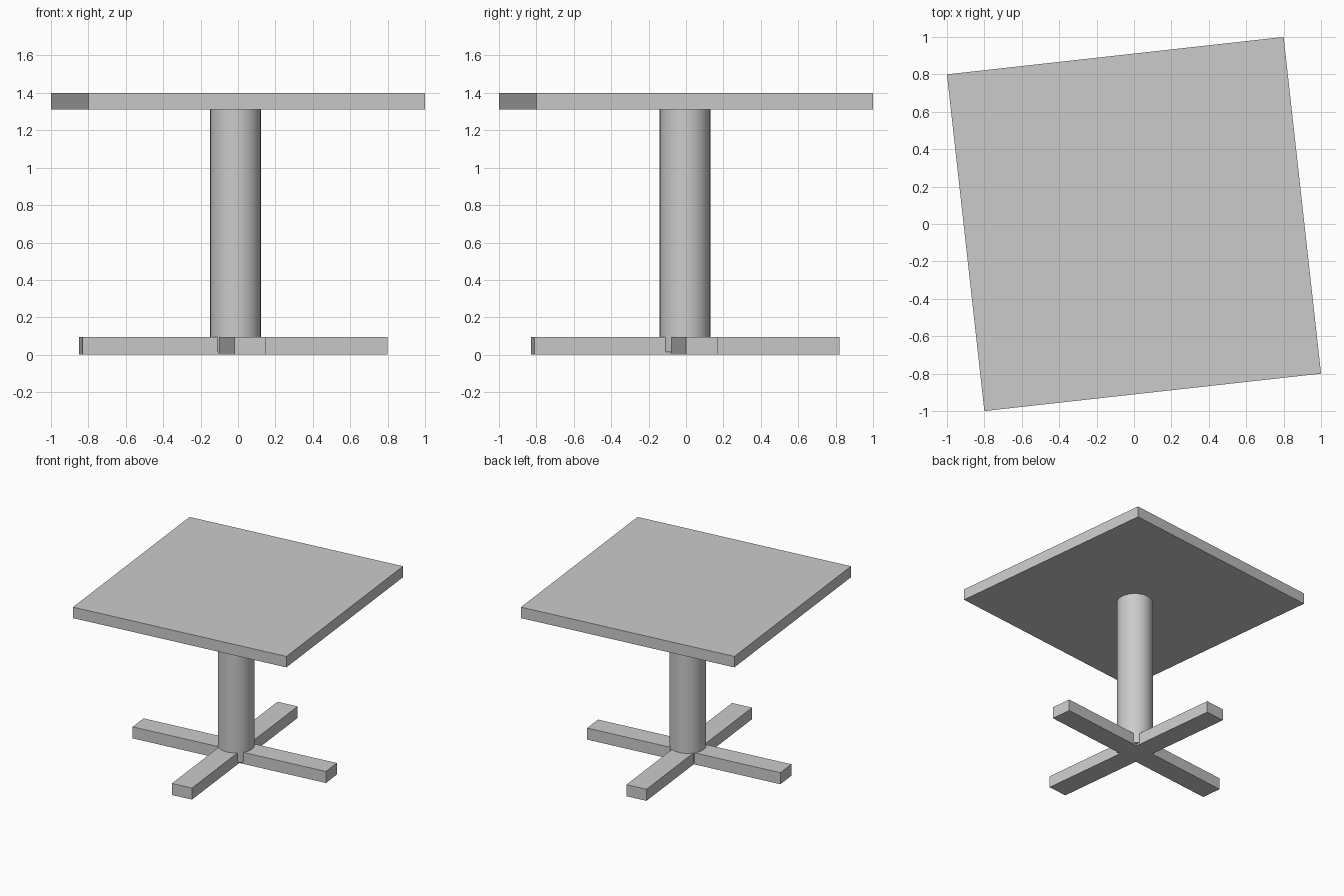
import bpy, bmesh, math
from mathutils import Matrix

if "Cube" in bpy.data.objects:
    bpy.data.objects.remove(bpy.data.objects["Cube"])

TURN = math.atan2(0.2, 1.8)  # whole table is turned slightly about z


def prism(name, outline, z0, z1, centre):
    """Extrude a flat outline between two heights."""
    bm = bmesh.new()
    face = bm.faces.new([bm.verts.new((x, y, z0)) for x, y in outline])
    ext = bmesh.ops.extrude_face_region(bm, geom=[face])
    verts = [v for v in ext["geom"] if isinstance(v, bmesh.types.BMVert)]
    bmesh.ops.translate(bm, verts=verts, vec=(0, 0, z1 - z0))
    bmesh.ops.recalc_face_normals(bm, faces=bm.faces)
    bm.transform(Matrix.Rotation(TURN, 4, 'Z'))
    mesh = bpy.data.meshes.new(name)
    bm.to_mesh(mesh)
    bm.free()
    obj = bpy.data.objects.new(name, mesh)
    obj.location = (*centre, 0)
    bpy.context.collection.objects.link(obj)
    return obj


# Square table top
s = math.hypot(1.8, 0.2) / 2
prism("table_top", [(-s, -s), (s, -s), (s, s), (-s, s)], 1.31, 1.40, (0, 0))

# Cross-shaped foot: one arm end repeated around four quarter turns
half_len, half_width = 0.82, 0.085
arm = [(half_width, -half_width), (half_len, -half_width), (half_len, half_width)]
cross = []
for i in range(4):
    c, n = round(math.cos(i * math.pi / 2)), round(math.sin(i * math.pi / 2))
    cross += [(x * c - y * n, x * n + y * c) for x, y in arm]
prism("cross_foot", cross, 0, 0.095, (-0.026, -0.005))

# Round column, sunk into the foot
bpy.ops.mesh.primitive_cylinder_add(vertices=32, radius=0.136, depth=1.295,
                                    location=(-0.013, -0.005, 0.015 + 1.295 / 2))
column = bpy.context.object
column.name = "column"
bpy.ops.object.shade_smooth_by_angle(angle=math.radians(30))
